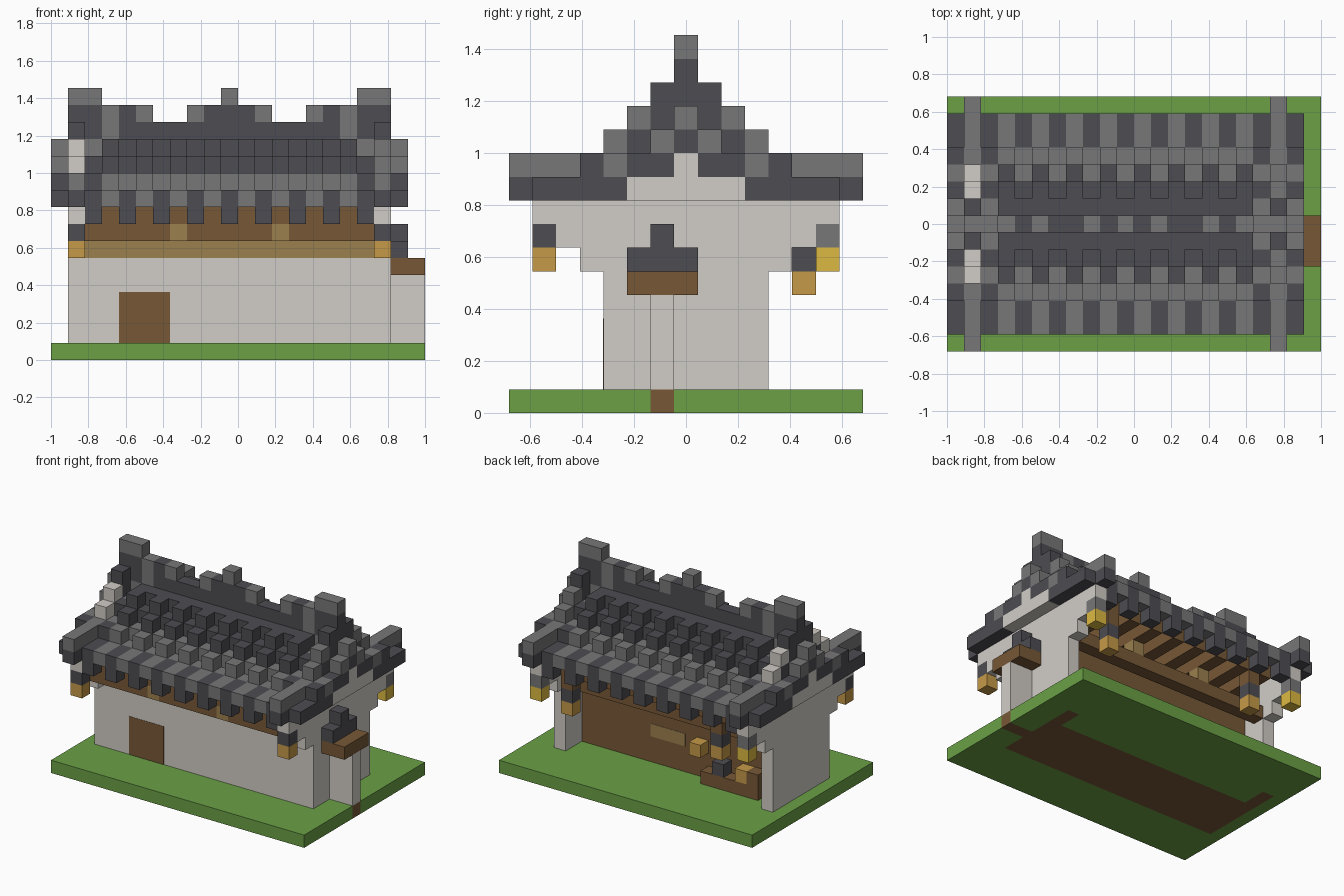
import bpy, bmesh

cube = bpy.data.objects.get("Cube")
if cube:
    bpy.data.objects.remove(cube, do_unlink=True)

NX, NY = 22, 15          # footprint in blocks
V = 2 / NX               # block size

COLOURS = {
    "grass": (.145, .35, .06), "plaster": (.64, .61, .57),
    "dark_tile": (.075, .073, .084), "grey_tile": (.185, .185, .185),
    "brown_wood": (.185, .098, .038), "light_wood": (.33, .215, .075),
    "orange_glow": (.56, .32, .065), "yellow_glow": (.72, .49, .055),
}
MATS = {}
for name, rgb in COLOURS.items():
    m = bpy.data.materials.new(name)
    m.use_nodes = True
    m.diffuse_color = (*rgb, 1)
    m.node_tree.nodes["Principled BSDF"].inputs["Base Color"].default_value = (*rgb, 1)
    MATS[name] = m

cells = {}


def span(v):
    return (v,) if isinstance(v, int) else v


def to(a, b):
    return range(a, b + 1)


def fill(part, mat, xs, ys, zs, mx=False, my=False):
    """Fill blocks, optionally mirrored end to end (mx) and front to back (my)."""
    for i in span(xs):
        for j in span(ys):
            for k in span(zs):
                for a in {i, 20 - i} if mx else {i}:
                    for b in {j, 14 - j} if my else {j}:
                        cells[a, b, k] = (part, mat)


ODD, EVEN = range(3, 18, 2), range(2, 19, 2)

# Ground and earth floor
fill("ground", "grass", to(0, 21), to(0, 14), 0)
fill("floor", "brown_wood", to(1, 19), to(4, 8), 0)
fill("floor", "brown_wood", 1, to(9, 10), 0, mx=True)
fill("floor", "brown_wood", to(20, 21), 6, 0)

# Gable end walls, corbelled out under the eaves
fill("gable_walls", "plaster", 1, to(4, 10), to(1, 5), mx=True)
for k in to(6, 8):
    fill("gable_walls", "plaster", 1, to(9 - k, 5 + k), k, mx=True)
for k in to(9, 12):
    fill("gable_walls", "plaster", 1, to(k - 7, 21 - k), k, mx=True)
for k, j in ((9, 5), (10, 7)):
    fill("gable_walls", "plaster", (0, 1), to(j, 14 - j), k, mx=True)

# Long walls and beams
fill("front_wall", "plaster", to(2, 18), 4, to(1, 5))
fill("front_beam", "light_wood", to(2, 18), 4, 6)
fill("front_frieze", "brown_wood", to(2, 18), to(2, 4), 7)
fill("front_brackets", "light_wood", (7, 13), to(2, 4), 7)
fill("back_wall", "brown_wood", to(2, 18), 8, to(1, 6))
fill("back_frieze", "light_wood", to(2, 18), 8, 7)
fill("back_beam", "brown_wood", to(2, 18), 10, 6)
fill("back_brackets", "light_wood", (7, 13), 10, 7)

# Rafters and boarding under the roof
fill("rafters", "brown_wood", ODD, to(2, 6), 8, my=True)
fill("roof_boards", "brown_wood", to(2, 18), to(4, 6), 9, my=True)

# Tiled slopes: stepped layers with raised tiles in every other column
fill("eave_tiles", "dark_tile", EVEN, 1, 8, my=True)
fill("lower_valleys", "dark_tile", EVEN, to(1, 2), 9, my=True)
fill("lower_ribs", "grey_tile", ODD, to(1, 2), 9, my=True)
fill("lower_ribs", "grey_tile", to(2, 18), 3, 9, my=True)
fill("lower_ribs", "grey_tile", ODD, 3, 10, my=True)
fill("middle_tiles", "grey_tile", to(2, 18), to(4, 5), 10, my=True)
fill("upper_tiles", "dark_tile", ODD, 4, 11, my=True)
fill("upper_tiles", "dark_tile", to(2, 18), to(5, 6), 11, my=True)
fill("upper_tiles", "dark_tile", ODD, 5, 12, my=True)
fill("upper_tiles", "dark_tile", to(3, 17), to(6, 7), 12, my=True)

# Stepped bands on either side of each verge
for i in (0, 2):
    fill("verge_bands", "dark_tile", i, to(1, 4), 9, mx=True, my=True)
    for mat, js, k in (("dark_tile", 3, 10), ("grey_tile", 4, 10), ("dark_tile", to(5, 6), 10),
                       ("grey_tile", 6, 11), ("dark_tile", 7, 11), ("grey_tile", 7, 12)):
        fill("verge_" + mat, mat, i, js, k, mx=True, my=True)

# Raised verge ridges
fill("verge_ends", "dark_tile", 1, 0, 9, mx=True, my=True)
fill("verge_ridges", "grey_tile", 1, to(0, 3), 10, mx=True, my=True)
for j in (4, 5):
    fill("verge_ridges", "grey_tile", 19, j, j + 7, my=True)
    fill("verge_light_blocks", "plaster", 1, j, j + 7, my=True)
fill("verge_tops", "dark_tile", 1, 5, 11, mx=True, my=True)
fill("verge_tops", "dark_tile", 1, 6, to(12, 13), mx=True, my=True)

# Main ridge with raised ornaments
fill("ridge", "dark_tile", to(1, 19), 7, 13)
fill("ridge", "dark_tile", to(1, 4), 7, 14, mx=True)
fill("ridge", "dark_tile", to(9, 11), 7, 14)
fill("ridge_ornaments", "grey_tile", (3, 5, 8), 7, 14, mx=True)
fill("ridge_ornaments", "grey_tile", (1, 2, 10), 7, 15, mx=True)
fill("ridge_ornaments", "grey_tile", 3, 7, 13, mx=True)

# Side gate with its small roof
fill("side_gate", "plaster", to(20, 21), 6, to(1, 4))
fill("gate_lintel", "brown_wood", to(20, 21), to(5, 7), 5)
fill("gate_roof", "dark_tile", 20, to(5, 7), 6)
fill("gate_roof", "dark_tile", 20, 6, 7)

# Hanging lanterns
fill("lantern_caps", "dark_tile", 1, 1, 7, mx=True)
fill("front_lanterns", "orange_glow", 1, 1, 6, mx=True)
fill("back_lantern_caps", "grey_tile", 1, 13, 7, mx=True)
fill("back_lanterns", "yellow_glow", 1, 13, 6, mx=True)
fill("lantern_caps", "dark_tile", (4, 17), 12, 6)
fill("inner_lanterns", "orange_glow", (4, 17), 12, 5)
fill("lantern_hangers", "brown_wood", (4, 17), 12, 7)

# Bench at the back with a few goods
fill("bench", "brown_wood", to(3, 7), 9, 1)
fill("bench_stove", "dark_tile", 6, 9, 2)
fill("bench_jar", "orange_glow", 4, 9, 2)
fill("bench_shelf", "brown_wood", 3, 9, 2)
fill("wall_lamp", "orange_glow", 8, 9, 3)


def point(i, j, k):
    return ((i - NX / 2) * V, (j - NY / 2) * V, k * V)


def new_object(name, mat, bm):
    mesh = bpy.data.meshes.new(name)
    bm.to_mesh(mesh)
    bm.free()
    mesh.materials.append(MATS[mat])
    bpy.context.collection.objects.link(bpy.data.objects.new(name, mesh))


# Turn the blocks of each part into one outer skin
for part, mat in dict.fromkeys(cells.values()):
    bm = bmesh.new()
    for cell, owner in cells.items():
        if owner != (part, mat):
            continue
        for axis in range(3):
            u, w = (axis + 1) % 3, (axis + 2) % 3
            for side in (0, 1):
                beside = list(cell)
                beside[axis] += 2 * side - 1
                if tuple(beside) in cells:
                    continue
                loop = []
                for du, dw in ((0, 0), (1, 0), (1, 1), (0, 1)):
                    c = list(cell)
                    c[axis] += side
                    c[u] += du
                    c[w] += dw
                    loop.append(bm.verts.new(point(*c)))
                bm.faces.new(loop if side else loop[::-1])
    if bm.faces:
        bmesh.ops.remove_doubles(bm, verts=bm.verts, dist=V / 100)
        bmesh.ops.dissolve_limit(bm, angle_limit=.01, verts=bm.verts, edges=bm.edges)
        new_object(part, mat, bm)
    else:
        bm.free()


def plate(name, mat, i0, i1, j, k0, k1, depth):
    """Thin panel on a wall facing front or back."""
    bm = bmesh.new()
    bmesh.ops.create_cube(bm, size=1)
    a, b = point(i0, j, k0), point(i1, j, k1)
    for v in bm.verts:
        v.co = ((a[0] + b[0]) / 2 + v.co.x * (b[0] - a[0]), a[1] + v.co.y * depth,
                (a[2] + b[2]) / 2 + v.co.z * (b[2] - a[2]))
    new_object(name, mat, bm)


# Front door and back window panel
plate("front_door", "brown_wood", 4, 7, 4, 1, 4, .004)
plate("back_window", "light_wood", 10, 13, 9, 3, 4, .004)
